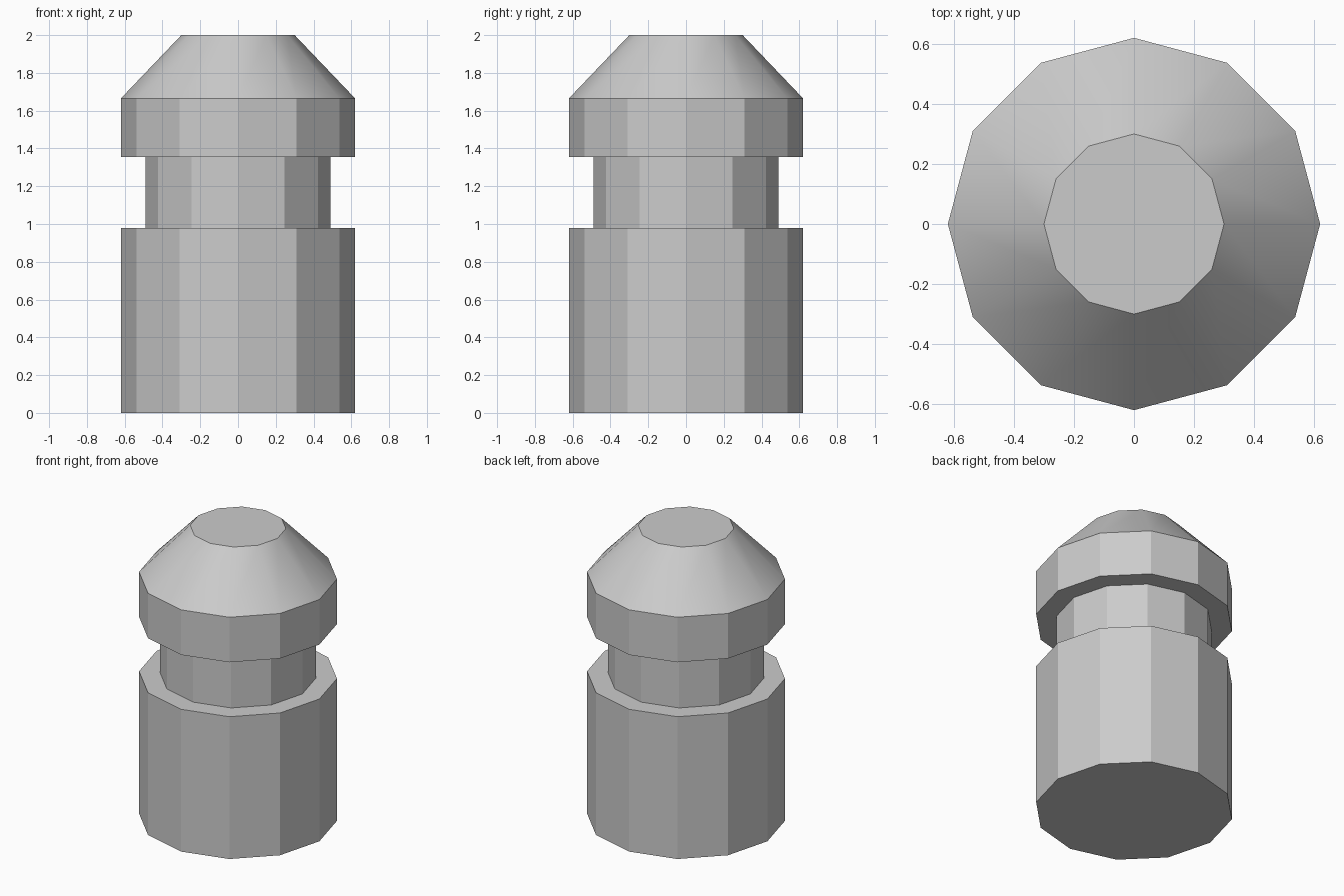
import bpy, bmesh
from math import cos, sin, pi, radians

if "Cube" in bpy.data.objects:
    bpy.data.objects.remove(bpy.data.objects["Cube"])

SIDES = 12

# Turned profile: (radius, height) from the base up
PROFILE = [
    (0.62, 0.0), (0.62, 0.98),    # main body
    (0.49, 0.98), (0.49, 1.355),  # narrow neck
    (0.62, 1.355), (0.62, 1.665), # collar
    (0.30, 2.0),                  # tapered top
]


def lathe(name, profile, sides):
    bm = bmesh.new()
    rings = [[bm.verts.new((r * cos(2 * pi * i / sides), r * sin(2 * pi * i / sides), z))
              for i in range(sides)] for r, z in profile]
    for low, high in zip(rings, rings[1:]):
        for i in range(sides):
            j = (i + 1) % sides
            bm.faces.new((low[i], low[j], high[j], high[i]))
    # End caps
    bm.faces.new(rings[0][::-1])
    bm.faces.new(rings[-1])
    mesh = bpy.data.meshes.new(name)
    bm.to_mesh(mesh)
    bm.free()
    obj = bpy.data.objects.new(name, mesh)
    bpy.context.collection.objects.link(obj)
    return obj


# Grooved peg: flat-faced sides, smooth tapered top
peg = lathe("grooved_peg", PROFILE, SIDES)
bpy.context.view_layer.objects.active = peg
peg.select_set(True)
bpy.ops.object.shade_smooth_by_angle(angle=radians(25))
